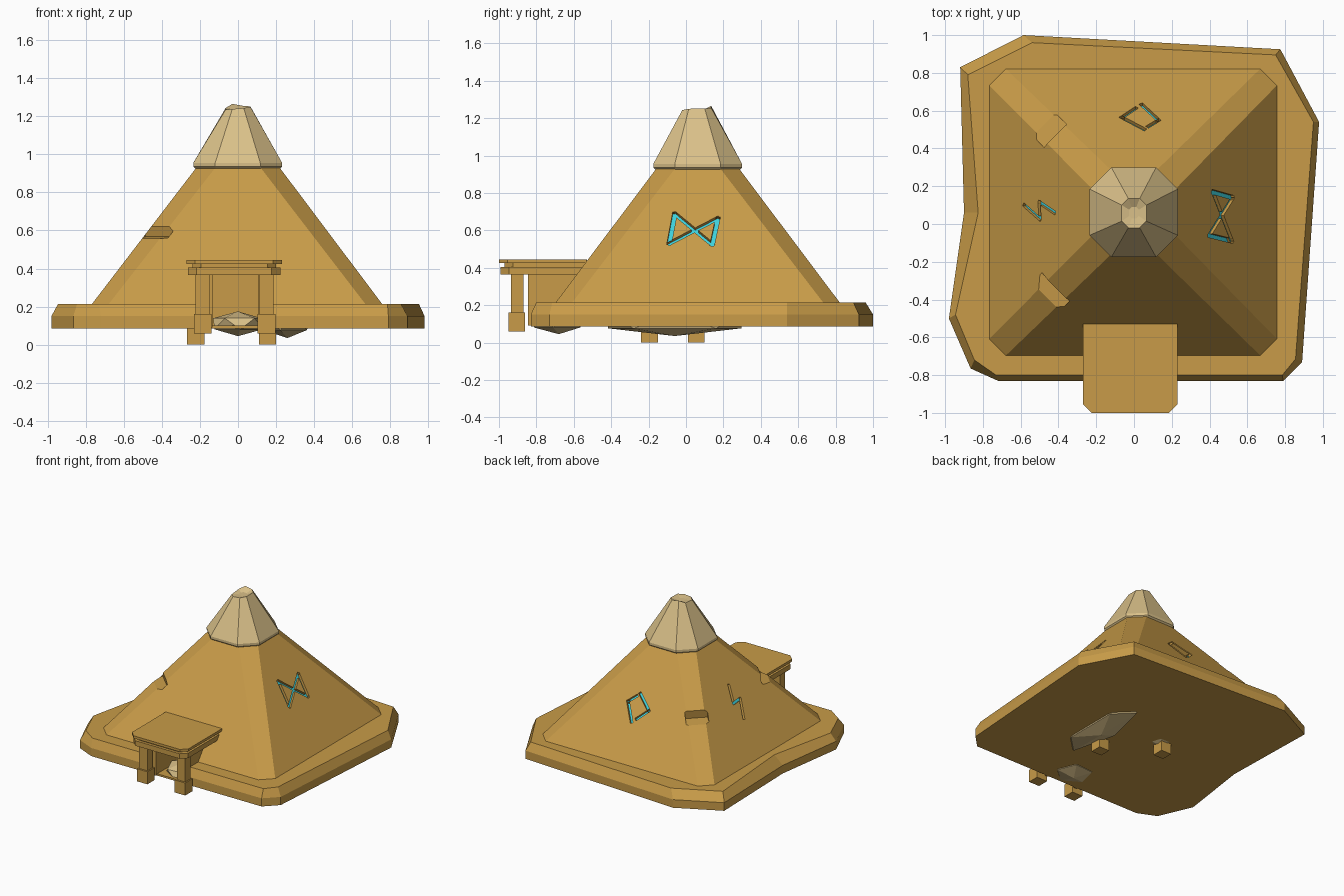
import bpy, bmesh, math
from mathutils import Vector, Matrix

if "Cube" in bpy.data.objects:
    bpy.data.objects.remove(bpy.data.objects["Cube"])


def material(name, rgb):
    m = bpy.data.materials.new(name)
    m.diffuse_color = (*rgb, 1)
    m.use_nodes = True
    m.node_tree.nodes["Principled BSDF"].inputs["Base Color"].default_value = m.diffuse_color
    return m


GOLD = material("sandstone", (0.58, 0.33, 0.065))
PALE = material("pale_stone", (0.70, 0.53, 0.25))
CYAN = material("glow", (0.05, 0.65, 0.72))


def finish(name, bm, mat):
    bmesh.ops.recalc_face_normals(bm, faces=bm.faces)
    me = bpy.data.meshes.new(name)
    bm.to_mesh(me)
    bm.free()
    ob = bpy.data.objects.new(name, me)
    bpy.context.collection.objects.link(ob)
    if mat:
        me.materials.append(mat)
    return ob


def loft(name, rings, mat):
    bm = bmesh.new()
    vs = [[bm.verts.new(p) for p in r] for r in rings]
    n = len(vs[0])
    for a, b in zip(vs, vs[1:]):
        for i in range(n):
            bm.faces.new((a[i], a[(i + 1) % n], b[(i + 1) % n], b[i]))
    bm.faces.new(vs[0])
    bm.faces.new(vs[-1])
    return finish(name, bm, mat)


def ring(x0, x1, y0, y1, c, z, back=None):
    """Rectangle with cut corners; back sets the cut at the rear."""
    d = c if back is None else back
    return [(x, y, z) for x, y in (
        (x0 + c, y0), (x1 - c, y0), (x1, y0 + c), (x1, y1 - d),
        (x1 - d, y1), (x0 + d, y1), (x0, y1 - d), (x0, y0 + c))]


def add_box(bm, m):
    bmesh.ops.create_cube(bm, size=1, matrix=m)


def box(name, x0, x1, y0, y1, z0, z1, mat):
    bm = bmesh.new()
    add_box(bm, Matrix.Translation(((x0 + x1) / 2, (y0 + y1) / 2, (z0 + z1) / 2))
            @ Matrix.Diagonal((x1 - x0, y1 - y0, z1 - z0, 1)))
    return finish(name, bm, mat)


def cut(ob, cutter):
    mod = ob.modifiers.new("cut", 'BOOLEAN')
    mod.operation, mod.solver, mod.object = 'DIFFERENCE', 'EXACT', cutter
    mod.use_self = True
    cutter.hide_render = True
    dg = bpy.context.evaluated_depsgraph_get()
    me = bpy.data.meshes.new_from_object(ob.evaluated_get(dg))
    ob.modifiers.clear()
    ob.data = me


# Irregular plinth
outer = [(-.92, .83), (-.585, 1), (.775, .925), (.98, .54), (.89, -.73),
         (.79, -.83), (-.72, -.83), (-.865, -.765), (-.98, -.5), (-.9, .06)]
inner = [(-.88, .79), (-.54, .96), (.75, .895), (.95, .54), (.855, -.715),
         (.785, -.8), (-.73, -.8), (-.845, -.72), (-.945, -.48), (-.825, .06)]
plinth = loft("plinth", [[(x, y, .085) for x, y in outer],
                         [(x, y, .15) for x, y in outer],
                         [(x, y, .215) for x, y in inner]], GOLD)

# Pyramid body
body = loft("pyramid_body", [ring(-.77, .76, -.70, .825, .088, .21),
                             ring(-.215, .215, -.155, .28, .1, .935)], GOLD)

# Pale capstone with a broken tip
tip = [(x, y, z + dz) for (x, y, z), dz in zip(
    ring(-.065, .065, -.02, .135, .035, 1.238),
    (0, .005, .012, .014, .016, .027, .005, -.003))]
crater = [(x * .4, .06 + (y - .06) * .4, 1.236) for x, y, z in tip]
loft("capstone", [ring(-.215, .215, -.155, .28, .1, .918),
                  ring(-.235, .232, -.175, .3, .115, .935),
                  ring(-.235, .232, -.175, .3, .115, .955), tip, crater], PALE)

# Entrance tunnel
tunnel = box("tunnel_cutter", -.135, .105, -1, -.35, .1, .365, None)
cut(body, tunnel)
cut(plinth, tunnel)

# Chipped notches on the two left ridges
for sy, y, z0, w, name in ((-1, -.345, .545, .21, "front"), (1, .475, .53, .17, "back")):
    bm = bmesh.new()
    out = Vector((-1, sy, 0)).normalized()
    rot = Matrix.Rotation(math.atan2(out.y, out.x), 4, 'Z')
    c = Vector((-.425, y, z0 + .15)) + out * .15
    add_box(bm, Matrix.Translation(c) @ rot @ Matrix.Rotation(math.radians(8), 4, 'Y')
            @ Matrix.Diagonal((.3, w, .3, 1)))
    cut(body, finish(name + "_notch_cutter", bm, None))


# Engraved glowing signs: strokes given as (sideways position, height)
def on_right(u, z):
    return Vector((.76 - (z - .21) * .7517, u, z))


def on_left(u, z):
    return Vector((-.77 + (z - .21) * .7655, u, z))


def on_back(u, z):
    return Vector((u, .825 - (z - .21) * .7517, z))


def sign(name, place, lines, w):
    n = (place(1, 0) - place(0, 0)).cross(place(0, 1) - place(0, 0)).normalized()
    if n.z < 0:
        n = -n
    groove, glow = bmesh.new(), bmesh.new()
    for line in lines:
        pts = [place(*p) for p in line]
        for p, q in zip(pts, pts[1:]):
            x = (q - p).normalized()
            rot = Matrix((x, n.cross(x), n)).transposed().to_4x4()
            size = (q - p).length + w * .8
            for bm, d, h in ((groove, 0, .05), (glow, -.035, .03)):
                add_box(bm, Matrix.Translation((p + q) / 2 + n * d) @ rot
                        @ Matrix.Diagonal((size, w, h, 1)))
    cut(body, finish(name + "_cutter", groove, None))
    finish(name + "_glow", glow, CYAN)


sign("right_sign", on_right, [
    [(-.06, .69), (-.09, .53), (.17, .665), (.14, .525), (-.06, .69)]], .024)
sign("left_sign", on_left, [
    [(.1, .455), (.025, .565), (.115, .56), (.06, .665)]], .02)
sign("back_sign", on_back, [
    [(.01, .49), (-.065, .556), (.055, .64)],
    [(.04, .465), (.13, .576), (.075, .62)]], .022)

for ob in list(bpy.data.objects):
    if ob.name.endswith("_cutter"):
        bpy.data.objects.remove(ob)

# Porch roof, stepped
for name, g, z0, z1 in (("roof_slab", 0, .425, .445), ("roof_step", .03, .403, .427),
                        ("lintel", .008, .365, .405)):
    loft(name, [ring(-.27 + g, .23 - g, -1 + g, -.53, .045, z, .001)
                for z in (z0, z1)], GOLD)

# Porch columns, passage walls and hidden footings
for side, x in (("left", -.185), ("right", .15)):
    box(side + "_column", x - .037, x + .037, -.935, -.87, .15, .37, GOLD)
    box(side + "_column_base", x - .047, x + .047, -.95, -.86, .06, .16, GOLD)
    s = 1 if x > 0 else -1
    xi = .105 if s > 0 else -.135
    a, b = sorted((xi, xi + s * .03))
    box(side + "_passage_wall", a, b, -.845, -.5, .09, .37, GOLD)
for name, x, y in (("left_footing", -.222, .055), ("right_footing", .155, -.195)):
    box(name, x - .045, x + .045, y - .045, y + .045, 0, .16, GOLD)


# Loose boulders under the plinth and rubble in the doorway
def boulder(name, loc, size, turn):
    bm = bmesh.new()
    bmesh.ops.create_icosphere(bm, subdivisions=1, radius=1,
                               matrix=Matrix.Translation(loc)
                               @ Matrix.Rotation(turn, 4, 'Z')
                               @ Matrix.Diagonal((*size, 1)))
    finish(name, bm, PALE)


boulder("doorway_rubble", (0, -.68, .11), (.15, .15, .065), .4)
boulder("large_boulder", (.26, -.06, .11), (.14, .42, .075), 0)
boulder("small_boulder", (-.2, .06, .11), (.09, .09, .045), .3)
